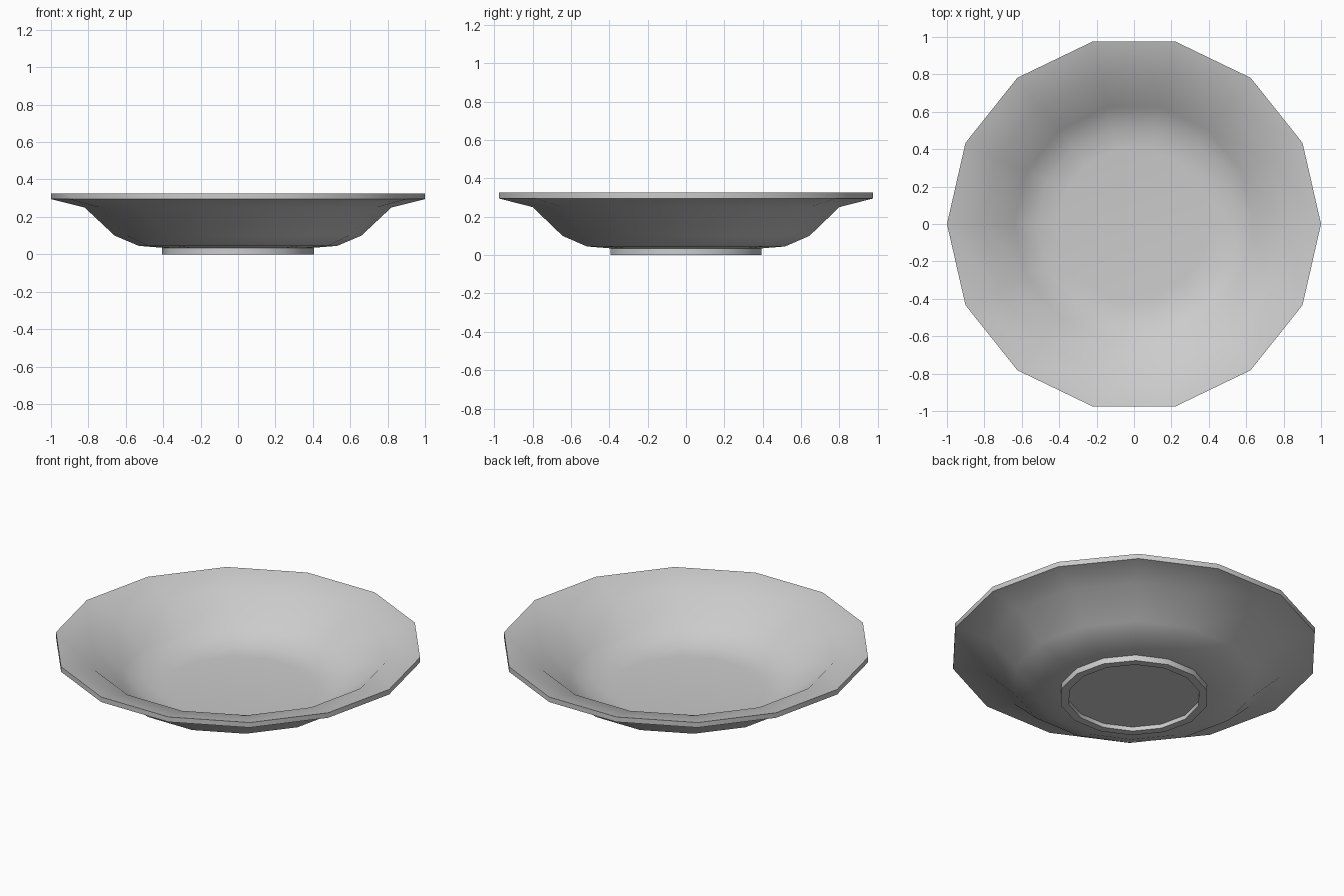
import bpy, bmesh, math

if "Cube" in bpy.data.objects:
    bpy.data.objects.remove(bpy.data.objects["Cube"])

SIDES = 14

# Cross-section (radius, height): underside centre, foot ring, outer wall, rim, inner bowl
profile = [
    (0, 0.025), (0.36, 0.025), (0.36, 0), (0.405, 0), (0.405, 0.035),
    (0.53, 0.045), (0.66, 0.10), (0.82, 0.25), (1.0, 0.295),
    (1.0, 0.325), (0.81, 0.28), (0.64, 0.128), (0.52, 0.075), (0.41, 0.065), (0, 0.065),
]

# Spin the section into a 14-sided dish
bm = bmesh.new()
verts = [bm.verts.new((r, 0, z)) for r, z in profile]
edges = [bm.edges.new(pair) for pair in zip(verts, verts[1:])]
bmesh.ops.spin(bm, geom=verts + edges, cent=(0, 0, 0), axis=(0, 0, 1),
               angle=2 * math.pi, steps=SIDES, use_duplicate=False)
bmesh.ops.remove_doubles(bm, verts=bm.verts[:], dist=0.0005)
bmesh.ops.recalc_face_normals(bm, faces=bm.faces[:])

mesh = bpy.data.meshes.new("dish")
bm.to_mesh(mesh)
bm.free()
dish = bpy.data.objects.new("dish", mesh)
bpy.context.collection.objects.link(dish)

# Smooth bowl with crisp rim and foot
bpy.context.view_layer.objects.active = dish
dish.select_set(True)
bpy.ops.object.shade_smooth_by_angle(angle=math.radians(30))
